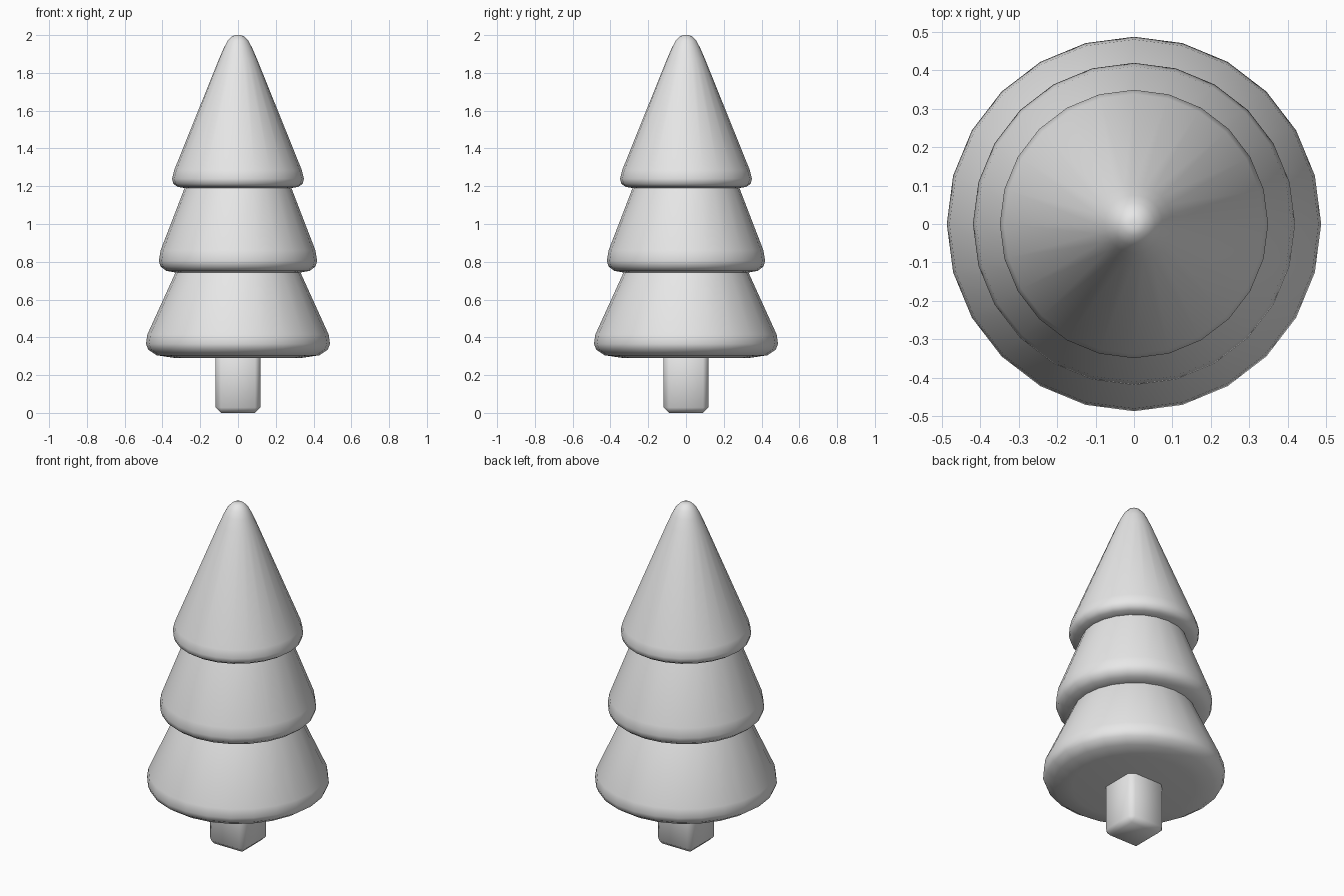
import bpy, bmesh, math

cube = bpy.data.objects.get("Cube")
if cube:
    bpy.data.objects.remove(cube, do_unlink=True)

SIDES = 24
GREY = (0.8, 0.8, 0.8, 1.0)

grey = bpy.data.materials.new("plain_grey")
grey.use_nodes = True
grey.diffuse_color = GREY
for node in grey.node_tree.nodes:
    if node.type == "BSDF_PRINCIPLED":
        node.inputs["Base Color"].default_value = GREY


def finish(name, bm):
    """Turn a bmesh into a smooth-shaded grey object."""
    bmesh.ops.recalc_face_normals(bm, faces=bm.faces)
    for face in bm.faces:
        face.smooth = True
    mesh = bpy.data.meshes.new(name)
    bm.to_mesh(mesh)
    bm.free()
    mesh.materials.append(grey)
    obj = bpy.data.objects.new(name, mesh)
    bpy.context.collection.objects.link(obj)
    return obj


def lathe(name, profile):
    """Stack rings of (radius, height), bridge them and cap both ends."""
    bm = bmesh.new()
    rings = []
    for radius, z in profile:
        angles = [math.tau * i / SIDES for i in range(SIDES)]
        rings.append([bm.verts.new((radius * math.cos(a), radius * math.sin(a), z))
                      for a in angles])
    for low, high in zip(rings, rings[1:]):
        for i in range(SIDES):
            j = (i + 1) % SIDES
            bm.faces.new((low[i], low[j], high[j], high[i]))
    bm.faces.new(rings[0][::-1])
    bm.faces.new(rings[-1])
    return finish(name, bm)


# Foliage tiers, each with a rounded lower rim
lathe("lower_foliage", [(0.33, 0.29), (0.43, 0.305), (0.475, 0.335),
                        (0.487, 0.365), (0.48, 0.415), (0.33, 0.745), (0.3, 0.8)])
lathe("middle_foliage", [(0.33, 0.743), (0.38, 0.752), (0.41, 0.775),
                         (0.419, 0.805), (0.41, 0.86), (0.283, 1.19), (0.26, 1.25)])
lathe("top_foliage", [(0.28, 1.19), (0.32, 1.197), (0.342, 1.212),
                      (0.349, 1.24), (0.338, 1.285), (0.1, 1.875),
                      (0.075, 1.932), (0.055, 1.97), (0.03, 1.995), (0.012, 2.0)])

# Square trunk with chamfered edges
bm = bmesh.new()
bmesh.ops.create_cube(bm, size=1)
for v in bm.verts:
    v.co = (v.co.x * 0.236, v.co.y * 0.236, (v.co.z + 0.5) * 0.4)
bmesh.ops.bevel(bm, geom=bm.edges[:], offset=0.028, segments=1,
                affect="EDGES", profile=0.5)
finish("trunk", bm)
